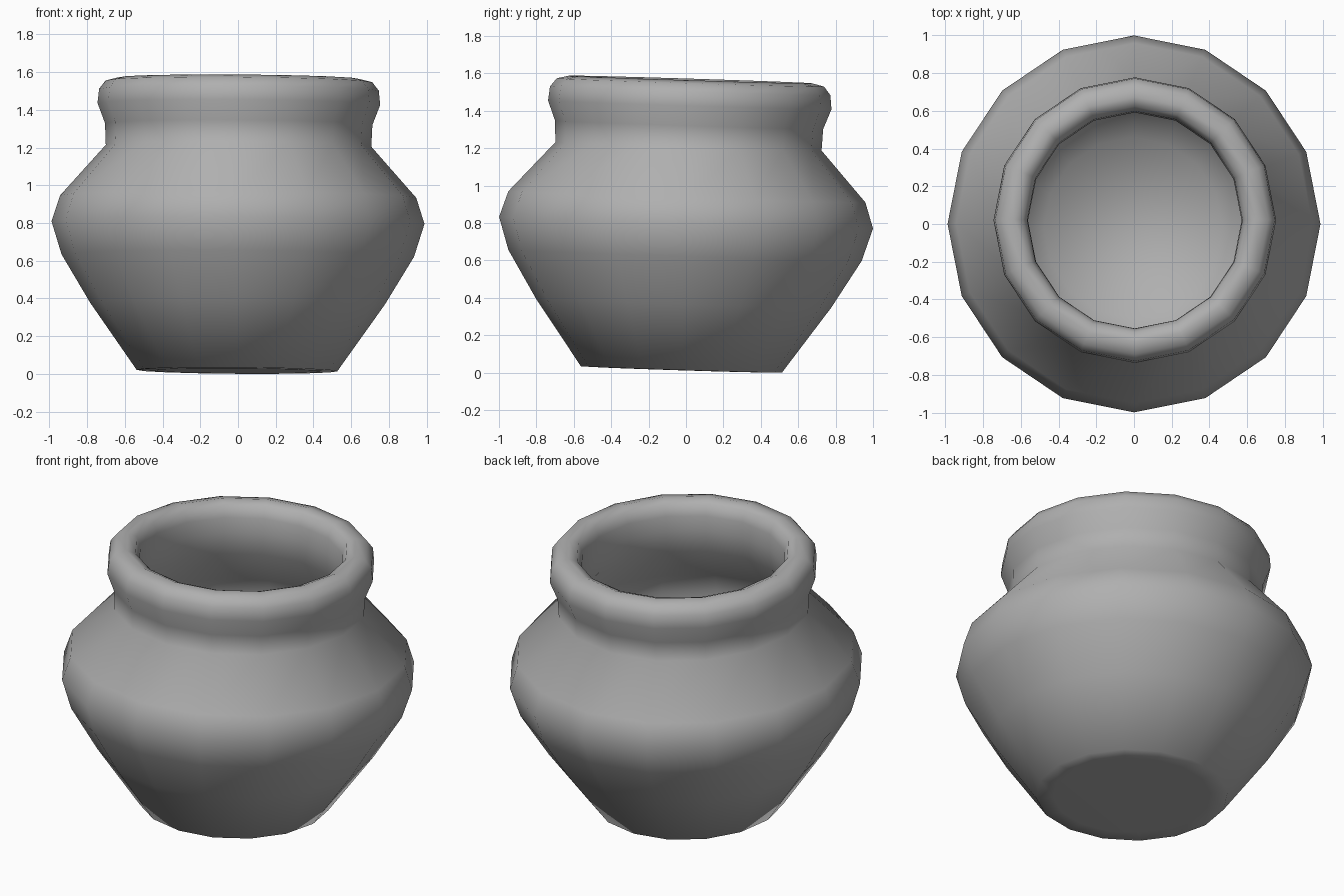
import bpy, bmesh, math
from mathutils import Matrix

if "Cube" in bpy.data.objects:
    bpy.data.objects.remove(bpy.data.objects["Cube"])

SIDES = 16

# Closed wall profile (radius, height): base, belly, neck, rolled rim, then the inside down to the floor
PROFILE = [
    (0.44, 0.023), (0.538, 0.025), (0.79, 0.38), (0.945, 0.635), (1.0, 0.81), (0.955, 0.948),
    (0.712, 1.218), (0.717, 1.333), (0.758, 1.44), (0.75, 1.515), (0.715, 1.56),
    (0.65, 1.576), (0.60, 1.555), (0.577, 1.49), (0.573, 1.40), (0.58, 1.27),
    (0.75, 1.04), (0.80, 0.92), (0.785, 0.78), (0.67, 0.52), (0.48, 0.20),
]


def lathe(name, profile, sides):
    bm = bmesh.new()
    rings = []
    for r, z in profile:
        rings.append([bm.verts.new((r * math.cos(2 * math.pi * i / sides),
                                    r * math.sin(2 * math.pi * i / sides), z))
                      for i in range(sides)])
    for a, b in zip(rings, rings[1:]):
        for i in range(sides):
            j = (i + 1) % sides
            bm.faces.new((a[i], a[j], b[j], b[i]))
    # underside and inner floor
    bm.faces.new(rings[0][::-1])
    bm.faces.new(rings[-1])
    bmesh.ops.recalc_face_normals(bm, faces=bm.faces[:])
    for f in bm.faces:
        f.smooth = True
    mesh = bpy.data.meshes.new(name)
    bm.to_mesh(mesh)
    bm.free()
    obj = bpy.data.objects.new(name, mesh)
    bpy.context.collection.objects.link(obj)
    return obj


pot = lathe("clay_pot", PROFILE, SIDES)

# Darker grey clay
clay = bpy.data.materials.new("dark_clay")
clay.diffuse_color = (0.43, 0.43, 0.43, 1)
clay.use_nodes = True
clay.node_tree.nodes["Principled BSDF"].inputs["Base Color"].default_value = clay.diffuse_color
pot.data.materials.append(clay)

# The pot is slightly oval and leans a little towards the back
pivot = Matrix.Translation((0, 0, 0.8))
lean = Matrix.Rotation(math.radians(-1.8), 4, 'X') @ Matrix.Rotation(math.radians(0.4), 4, 'Y')
oval = Matrix.Diagonal((0.989, 1, 1, 1))
pot.data.transform(pivot @ lean @ oval @ pivot.inverted())

# Stand it on the ground
low = min(v.co.z for v in pot.data.vertices)
pot.data.transform(Matrix.Translation((0, 0, -low)))
